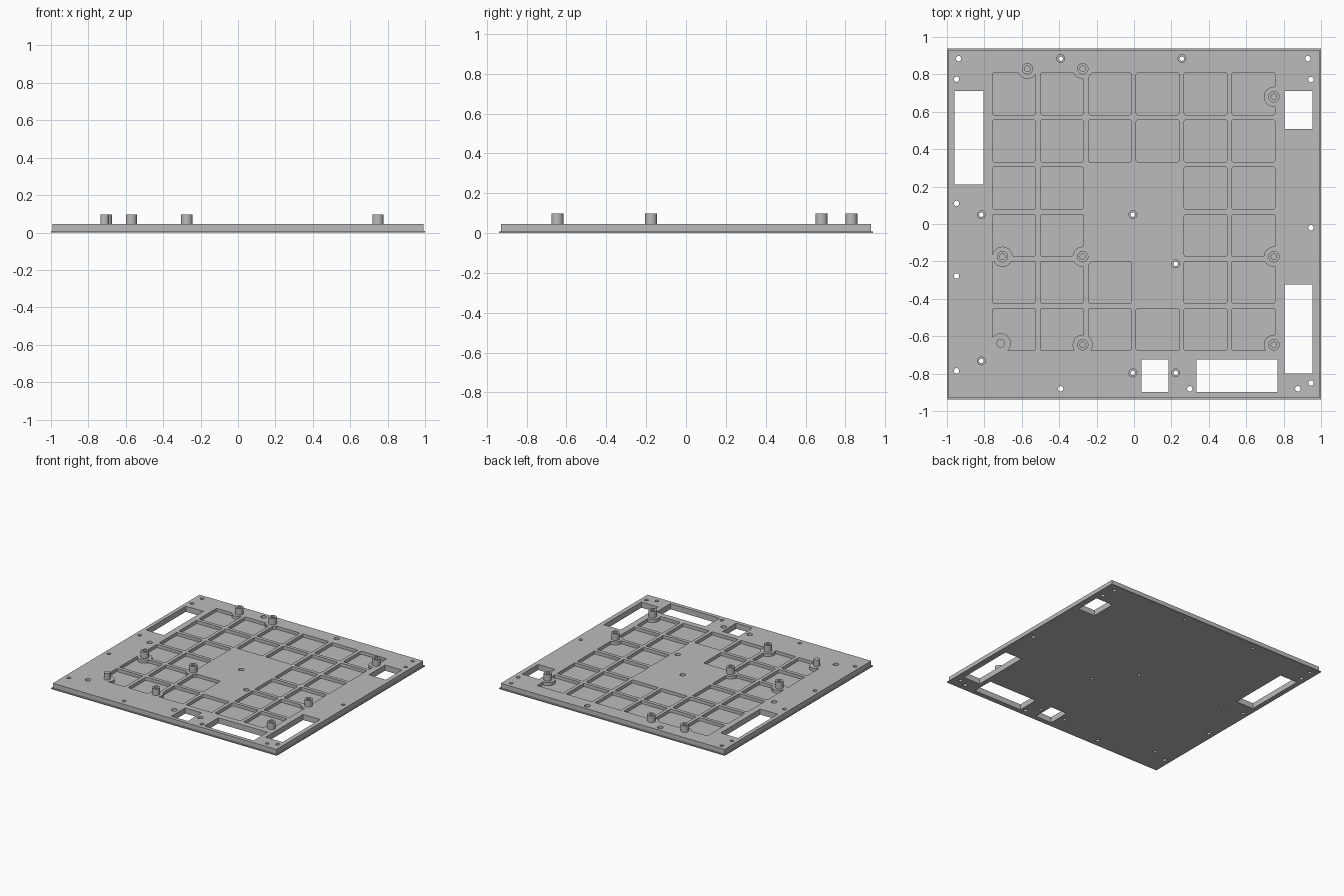
import bpy, bmesh
from mathutils import Matrix

cube = bpy.data.objects.get("Cube")
if cube:
    bpy.data.objects.remove(cube, do_unlink=True)

HX, HY, TOP, FLOOR = 1.0, 0.938, 0.045, 0.02
POST_TOP = 0.097

grey = bpy.data.materials.new("plain grey")
grey.use_nodes = True
grey.diffuse_color = (0.5, 0.5, 0.5, 1)
grey.node_tree.nodes["Principled BSDF"].inputs["Base Color"].default_value = (0.5, 0.5, 0.5, 1)


def finish(name, bm):
    bmesh.ops.recalc_face_normals(bm, faces=bm.faces)
    mesh = bpy.data.meshes.new(name)
    bm.to_mesh(mesh)
    bm.free()
    mesh.materials.append(grey)
    ob = bpy.data.objects.new(name, mesh)
    bpy.context.scene.collection.objects.link(ob)
    return ob


def add_box(bm, x0, x1, y0, y1, z0, z1, corner=0.0):
    m = Matrix.Translation(((x0 + x1) / 2, (y0 + y1) / 2, (z0 + z1) / 2))
    m = m @ Matrix.Diagonal((x1 - x0, y1 - y0, z1 - z0, 1))
    verts = bmesh.ops.create_cube(bm, size=1, matrix=m)["verts"]
    if corner:
        edges = {e for v in verts for e in v.link_edges
                 if abs(e.verts[0].co.z - e.verts[1].co.z) > 1e-4}
        bmesh.ops.bevel(bm, geom=list(edges), offset=corner, segments=3,
                        profile=0.5, affect='EDGES')


def add_cylinder(bm, x, y, r, z0, z1, sides=24):
    bmesh.ops.create_cone(bm, cap_ends=True, segments=sides, radius1=r, radius2=r,
                          depth=z1 - z0, matrix=Matrix.Translation((x, y, (z0 + z1) / 2)))


def cut(ob, cutter):
    mod = ob.modifiers.new("cut", 'BOOLEAN')
    mod.operation, mod.solver, mod.object = 'DIFFERENCE', 'EXACT', cutter
    bpy.context.view_layer.objects.active = ob
    bpy.ops.object.modifier_apply(modifier=mod.name)
    bpy.data.objects.remove(cutter, do_unlink=True)


def shade(ob):
    bpy.ops.object.select_all(action='DESELECT')
    ob.select_set(True)
    bpy.context.view_layer.objects.active = ob
    bpy.ops.object.shade_smooth_by_angle()


# Base plate with a thin stepped lip round the bottom
bm = bmesh.new()
rings = []
for inset, z in ((0, 0), (0, 0.008), (0.009, 0.008), (0.009, TOP)):
    x, y = HX - inset, HY - inset
    rings.append([bm.verts.new((sx * x, sy * y, z))
                  for sx, sy in ((-1, -1), (1, -1), (1, 1), (-1, 1))])
for a, b in zip(rings, rings[1:]):
    for i in range(4):
        j = (i + 1) % 4
        bm.faces.new((a[i], a[j], b[j], b[i]))
bm.faces.new(rings[0])
bm.faces.new(rings[-1])
plate = finish("base_plate", bm)

# Hollow mounting posts, and one solid locating pin
posts = [(-0.57, 0.83), (-0.274, 0.83), (0.748, 0.68), (-0.703, -0.175), (-0.274, -0.175),
         (0.748, -0.175), (-0.274, -0.646), (0.748, -0.646)]
pin = (-0.713, -0.638)

# Pocket grid, kept clear of the posts
layout = ["xxxxxx", "xxxxxx", "xx  xx", "xx  xx", "xxx xx", "xxxxxx"]
bm = bmesh.new()
for r, row in enumerate(layout):
    for c, mark in enumerate(row):
        if mark == "x":
            x, y = -0.756 + c * 0.256, 0.808 - r * 0.252
            add_box(bm, x, x + 0.229, y - 0.224, y, FLOOR, TOP + 0.05, 0.008)
pockets = finish("pocket_cutter", bm)
bm = bmesh.new()
for x, y in posts + [pin]:
    add_cylinder(bm, x, y, 0.054, -0.1, 0.2, 32)
cut(pockets, finish("boss_cutter", bm))
cut(plate, pockets)

# Rectangular openings
bm = bmesh.new()
for x0, x1, y0, y1 in ((-0.96, -0.805, 0.21, 0.711), (0.805, 0.955, 0.507, 0.711),
                       (0.805, 0.955, -0.80, -0.324), (0.039, 0.184, -0.898, -0.724),
                       (0.333, 0.767, -0.898, -0.724)):
    add_box(bm, x0, x1, y0, y1, -0.1, 0.2)
cut(plate, finish("opening_cutter", bm))

# Plain edge holes and counterbored holes
edge_holes = [(-0.938, 0.884), (-0.949, 0.774), (-0.949, 0.11), (-0.949, -0.278),
              (-0.949, -0.785), (-0.392, -0.881), (0.298, -0.881), (0.876, -0.881),
              (0.946, -0.85), (0.946, -0.02), (0.946, 0.772), (0.93, 0.884)]
bored_holes = [(-0.392, 0.884), (0.256, 0.884), (-0.816, 0.05), (-0.006, 0.05),
               (0.223, -0.213), (-0.816, -0.732), (-0.006, -0.796), (0.223, -0.796)]
bm = bmesh.new()
for x, y in edge_holes:
    add_cylinder(bm, x, y, 0.0145, -0.1, 0.2)
for x, y in bored_holes:
    add_cylinder(bm, x, y, 0.012, -0.1, 0.2)
cut(plate, finish("drill_cutter", bm))
bm = bmesh.new()
for x, y in bored_holes:
    add_cylinder(bm, x, y, 0.021, FLOOR, 0.2)
cut(plate, finish("counterbore_cutter", bm))
shade(plate)

# Posts with blind screw holes
for n, (x, y) in enumerate(posts):
    bm = bmesh.new()
    add_cylinder(bm, x, y, 0.03, TOP - 0.005, POST_TOP, 32)
    post = finish(f"mounting_post_{n + 1}", bm)
    bm = bmesh.new()
    add_cylinder(bm, x, y, 0.015, TOP + 0.001, 0.2)
    cut(post, finish("screw_hole_cutter", bm))
    shade(post)

bm = bmesh.new()
add_cylinder(bm, *pin, 0.023, TOP - 0.005, POST_TOP, 32)
shade(finish("locating_pin", bm))
